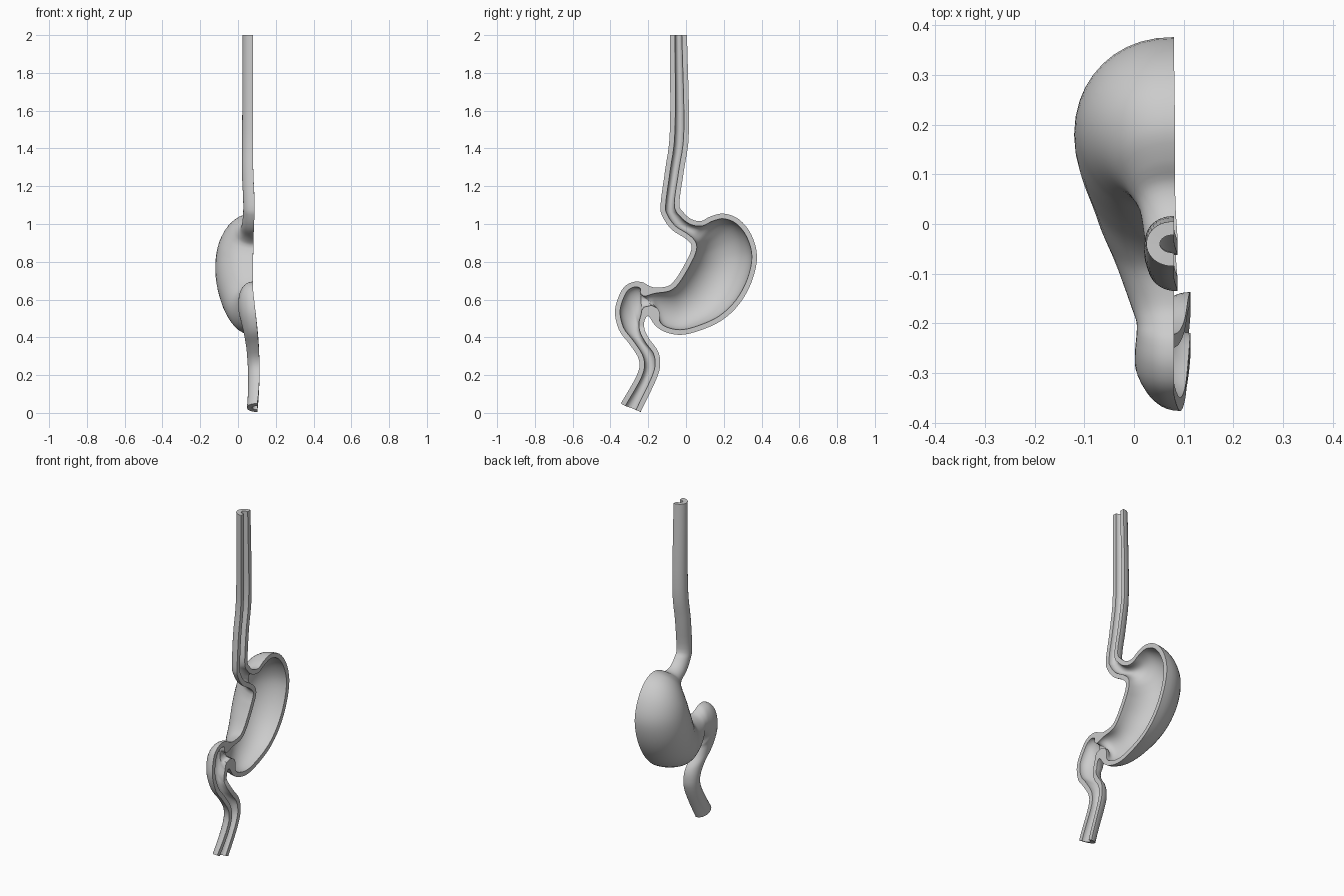
import bpy, bmesh, math
from mathutils import Vector

if "Cube" in bpy.data.objects:
    bpy.data.objects.remove(bpy.data.objects["Cube"])

# Stations along the organ: (y,z) of one cut edge, (y,z) of the opposite edge, depth
esophagus = [
    (-.085, 2.0, .005, 2.0, .055), (-.085, 1.5, .016, 1.5, .058),
    (-.11, 1.29, -.01, 1.29, .06), (-.135, 1.10, -.035, 1.11, .06),
    (-.122, 1.035, -.012, 1.06, .06), (-.075, .97, .03, 1.025, .063)]
stomach = [
    (-.01, .928, .08, 1.016, .072), (.022, .90, .13, 1.04, .095),
    (.03, .88, .20, 1.055, .125), (.027, .86, .28, 1.025, .157),
    (.02, .84, .345, .945, .183), (.01, .82, .376, .83, .197),
    (-.005, .79, .35, .70, .20), (-.025, .755, .285, .58, .19),
    (-.05, .715, .19, .49, .17), (-.075, .685, .07, .435, .147),
    (-.10, .67, -.03, .413, .122), (-.135, .664, -.115, .43, .10)]
duodenum = [
    (-.17, .664, -.165, .465, .085), (-.20, .675, -.195, .51, .075),
    (-.235, .693, -.210, .507, .075), (-.29, .69, -.22, .485, .078),
    (-.34, .65, -.222, .46, .078), (-.376, .545, -.215, .43, .075),
    (-.355, .44, -.19, .385, .07), (-.296, .36, -.15, .33, .065),
    (-.249, .28, -.137, .27, .063), (-.26, .20, -.152, .19, .06),
    (-.345, .05, -.24, .005, .055)]
stations = [Vector(s) for s in esophagus + stomach + duodenum]
PYLORUS = len(esophagus) + len(stomach) + 1
STEPS, ARC = 4, 20


def spline(pts, f):
    """Catmull-Rom value at fractional index f."""
    i = min(int(f), len(pts) - 2)
    t = f - i
    p1, p2 = pts[i], pts[i + 1]
    p0 = pts[i - 1] if i else 2 * p1 - p2
    p3 = pts[i + 2] if i + 2 < len(pts) else 2 * p2 - p1
    return .5 * (2 * p1 + (p2 - p0) * t + (2 * p0 - 5 * p1 + 4 * p2 - p3) * t * t
                 + (3 * p1 - p0 - 3 * p2 + p3) * t ** 3)


def half_section(a, b, depth, x0):
    """Half ellipse from edge a to edge b, bulging towards -x."""
    mid, half = (a + b) / 2, (a - b) / 2
    pts = []
    for k in range(ARC + 1):
        th = math.pi * k / ARC
        p = mid + half * math.cos(th)
        pts.append((x0 - depth * math.sin(th) ** .93, p.x, p.y))
    return pts


def inset(p, tangent, other, t):
    """Move an edge point inwards by the wall thickness."""
    n = Vector((-tangent.y, tangent.x)).normalized()
    return p + n * (t if n.dot(other - p) > 0 else -t)


# Sample the stations smoothly
params = [i / STEPS for i in range((len(stations) - 1) * STEPS + 1)]
samples = [spline(stations, f) for f in params]

# Loft C-shaped wall sections, thicker at the pylorus
bm = bmesh.new()
rings = []
for i, (f, s) in enumerate(zip(params, samples)):
    a, b, depth = Vector((s[0], s[1])), Vector((s[2], s[3])), s[4]
    d = samples[min(i + 1, len(samples) - 1)] - samples[max(i - 1, 0)]
    wall = .027 + .035 * math.exp(-((f - PYLORUS) / .8) ** 2)
    ai = inset(a, Vector((d[0], d[1])), b, wall)
    bi = inset(b, Vector((d[2], d[3])), a, wall)
    mid = (a + b) / 2
    u = max(0, (.55 - mid.y) / .33) if mid.x < -.17 else 0
    x0 = .08 + .034 * (2 * u - u * u) + .008 * math.exp(-((mid.y - 1.1) / .12) ** 2)
    ring = half_section(a, b, depth, x0) + half_section(bi, ai, depth - min(wall, .04), x0)
    rings.append([bm.verts.new(p) for p in ring])

n = len(rings[0])
for r0, r1 in zip(rings, rings[1:]):
    for k in range(n):
        j = (k + 1) % n
        bm.faces.new((r0[k], r0[j], r1[j], r1[k]))

# Close the wall at both open tube ends
for r in (rings[0], rings[-1]):
    for k in range(ARC):
        bm.faces.new((r[k], r[k + 1], r[n - 2 - k], r[n - 1 - k]))
bmesh.ops.recalc_face_normals(bm, faces=bm.faces)

mesh = bpy.data.meshes.new("stomach_cross_section")
bm.to_mesh(mesh)
bm.free()
obj = bpy.data.objects.new("stomach_cross_section", mesh)
bpy.context.collection.objects.link(obj)
bpy.context.view_layer.objects.active = obj
obj.select_set(True)
bpy.ops.object.shade_smooth_by_angle(angle=math.radians(40))
